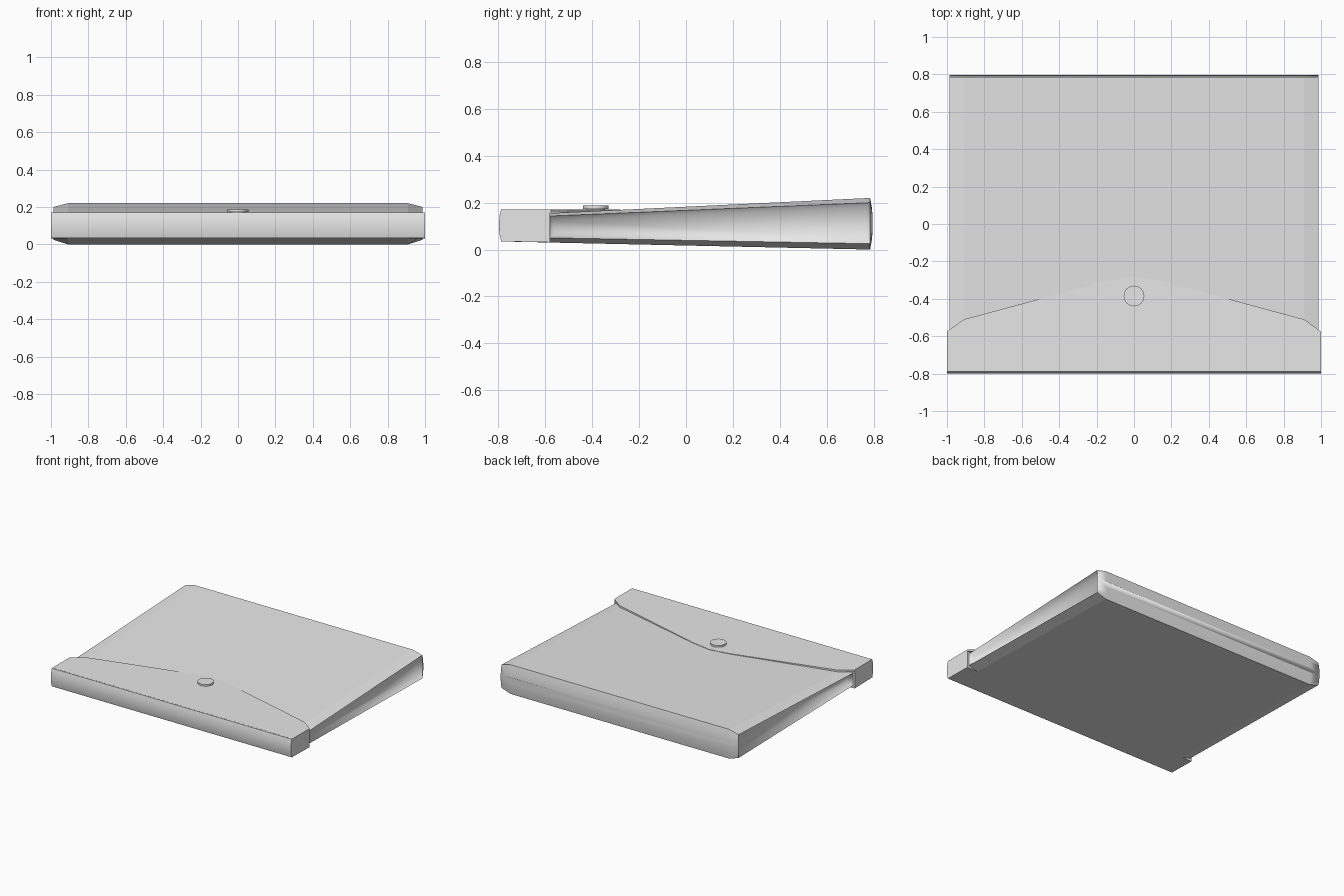
import bpy, bmesh, math

if "Cube" in bpy.data.objects:
    bpy.data.objects.remove(bpy.data.objects["Cube"], do_unlink=True)

# One plain grey for the whole folder
grey = bpy.data.materials.new("light grey")
grey.use_nodes = True
colour = (0.8, 0.8, 0.8, 1)
grey.diffuse_color = colour
grey.node_tree.nodes["Principled BSDF"].inputs["Base Color"].default_value = colour


def finish(bm, name, angle=None):
    bmesh.ops.recalc_face_normals(bm, faces=bm.faces)
    mesh = bpy.data.meshes.new(name)
    bm.to_mesh(mesh)
    bm.free()
    mesh.materials.append(grey)
    obj = bpy.data.objects.new(name, mesh)
    bpy.context.collection.objects.link(obj)
    if angle:
        bpy.ops.object.select_all(action='DESELECT')
        obj.select_set(True)
        bpy.context.view_layer.objects.active = obj
        bpy.ops.object.shade_smooth_by_angle(angle=math.radians(angle))
    return obj


def prism(points, vector):
    """Extrude a flat polygon along a vector."""
    bm = bmesh.new()
    face = bm.faces.new([bm.verts.new(p) for p in points])
    extruded = bmesh.ops.extrude_face_region(bm, geom=[face], use_keep_orig=True)
    moved = [g for g in extruded["geom"] if isinstance(g, bmesh.types.BMVert)]
    bmesh.ops.translate(bm, verts=moved, vec=vector)
    return bm


# Body: wedge-shaped pouch, chamfered along the sides, with a gently rounded back
FRONT, BACK = -0.58, 0.785


def section(y, squash=1.0, y_out=None):
    t = (y - FRONT) / (BACK - FRONT)
    top, bottom = 0.155 + 0.065 * t, 0.03 - 0.03 * t
    shoulder, foot = 0.143 + 0.057 * t, 0.05 - 0.025 * t
    mid = (top + bottom) / 2
    half = [(0.91, top), (0.987, shoulder), (0.987, foot), (0.91, bottom)]
    outline = half + [(-x, z) for x, z in reversed(half)]
    return [(x, y_out or y, mid + (z - mid) * squash) for x, z in outline]


bm = bmesh.new()
rings = [[bm.verts.new(p) for p in ring] for ring in (
    section(-0.775), section(FRONT), section(BACK),
    section(BACK, 0.6, 0.793), section(BACK, 0.2, 0.796))]
gussets, back = [], []
for i, (a, b) in enumerate(zip(rings, rings[1:])):
    for j in range(8):
        k = (j + 1) % 8
        face = bm.faces.new((a[j], a[k], b[k], b[j]))
        if i >= 2:
            back.append(face)
        elif i == 1 and j in (1, 5):
            gussets.append(face)
bm.faces.new(rings[0])
back.append(bm.faces.new(rings[-1]))
bmesh.ops.recalc_face_normals(bm, faces=bm.faces)

# Side gussets sink inwards
lips = bmesh.ops.inset_individual(bm, faces=gussets, thickness=0.03, depth=-0.035)
groups = {f: "back" for f in back}
groups.update({f: "gusset" for f in gussets + lips["faces"]})
for f in bm.faces:
    f.smooth = True
for e in bm.edges:
    kinds = [groups.get(f) for f in e.link_faces]
    e.smooth = kinds[0] is not None and all(k == kinds[0] for k in kinds)
finish(bm, "folder_body")

# Flap sleeve: wraps the front end, with a slightly rounded front
profile = [(-0.58, 0.171), (-0.788, 0.171), (-0.795, 0.143), (-0.798, 0.103),
           (-0.795, 0.063), (-0.788, 0.035), (-0.58, 0.031)]
finish(prism([(-1, y, z) for y, z in profile], (2, 0, 0)), "flap_sleeve", 30)

# Flap top: shallow pointed sheet lying on the body
right_edge = [(1, -0.78), (1, -0.575), (0.91, -0.51), (0.15, -0.305)]
outline = right_edge + [(0, -0.28)] + [(-x, y) for x, y in reversed(right_edge)]
finish(prism([(x, y, 0.158) for x, y in outline], (0, 0, 0.0135)), "flap_top")

# Snap button on the flap
for name, radius, low, high in (("button_base", 0.04, 0.165, 0.177),
                                ("button_cap", 0.055, 0.174, 0.187)):
    bm = bmesh.new()
    bmesh.ops.create_cone(bm, cap_ends=True, segments=32, radius1=radius,
                          radius2=radius, depth=high - low)
    bmesh.ops.translate(bm, verts=bm.verts, vec=(0, -0.385, (low + high) / 2))
    finish(bm, name, 30)
